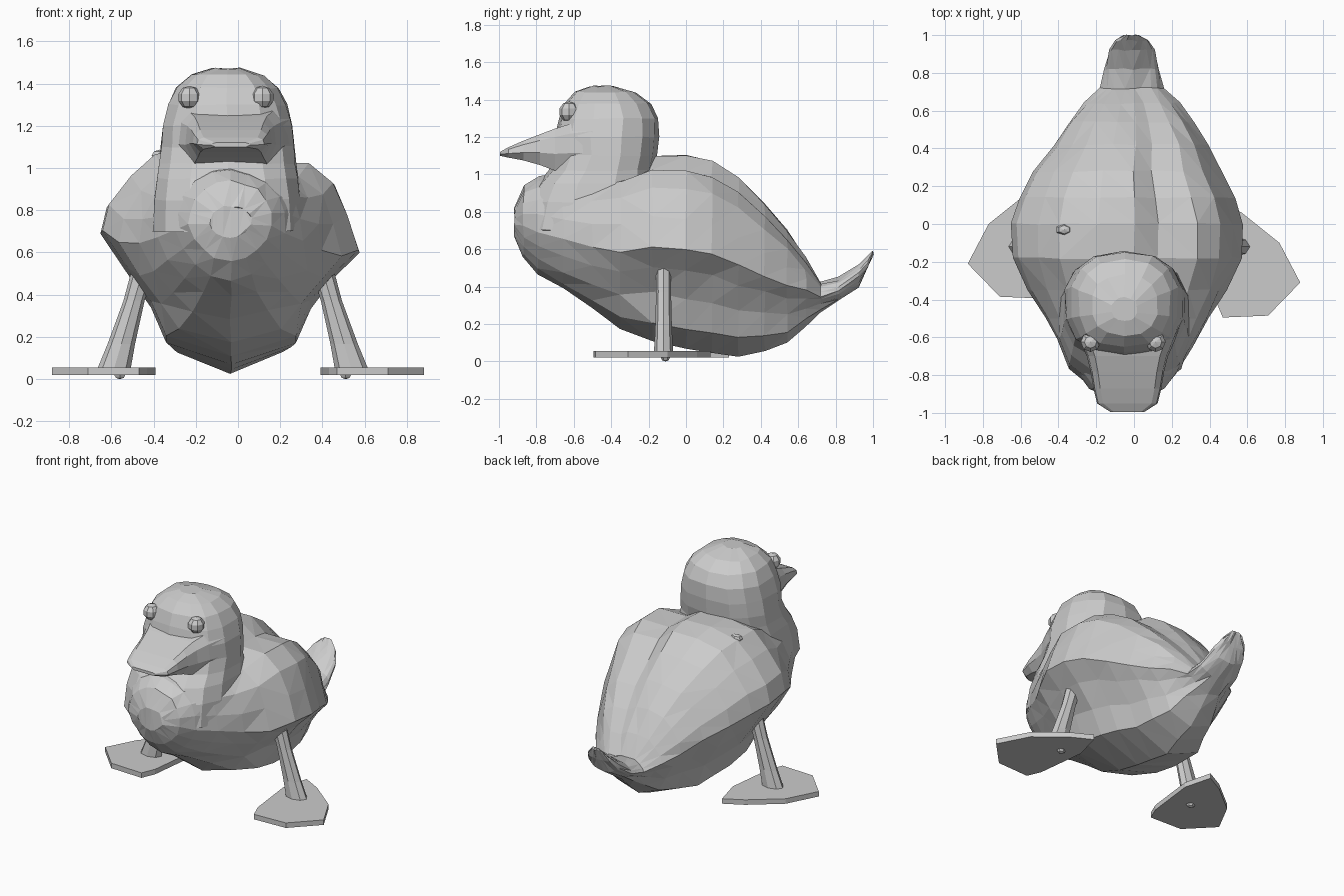
import bpy, bmesh, math, random
from mathutils import Vector

random.seed(4)
if "Cube" in bpy.data.objects:
    bpy.data.objects.remove(bpy.data.objects["Cube"], do_unlink=True)

# One plain grey for everything
grey = bpy.data.materials.new("plain_grey")
grey.use_nodes = True
colour = (0.6, 0.6, 0.6, 1)
grey.diffuse_color = colour
grey.node_tree.nodes["Principled BSDF"].inputs["Base Color"].default_value = colour


def finish(name, bm):
    bmesh.ops.recalc_face_normals(bm, faces=bm.faces)
    mesh = bpy.data.meshes.new(name)
    bm.to_mesh(mesh)
    bm.free()
    mesh.materials.append(grey)
    obj = bpy.data.objects.new(name, mesh)
    bpy.context.collection.objects.link(obj)
    return obj


def loft(name, rings, jitter=0.0, triangulate=False):
    """Skin a list of equal-length rings and cap both ends."""
    bm = bmesh.new()
    rows = []
    for ring in rings:
        rows.append([bm.verts.new(Vector(p) + Vector(
            [random.uniform(-jitter, jitter) for _ in range(3)])) for p in ring])
    n = len(rows[0])
    for a, b in zip(rows, rows[1:]):
        for i in range(n):
            j = (i + 1) % n
            bm.faces.new((a[i], a[j], b[j], b[i]))
    bm.faces.new(rows[0])
    bm.faces.new(rows[-1])
    if triangulate:
        bmesh.ops.triangulate(bm, faces=bm.faces)
    return finish(name, bm)


def blob(name, centre, radius, scale=(1, 1, 1), u=8, v=5):
    bm = bmesh.new()
    bmesh.ops.create_uvsphere(bm, u_segments=u, v_segments=v, radius=radius)
    for vert in bm.verts:
        vert.co = Vector(c * s for c, s in zip(vert.co, scale)) + Vector(centre)
    return finish(name, bm)


# Body: keel, hull and folded wings, slightly higher on the right side
section = [(0, 0), (.5, .1), (.62, .26), (.8, .4), (1, .51), (.9, .67),
           (.8, .83), (.6, .92), (.26, .92), (.06, 1), (-.25, 1),
           (-.58, .96), (-.77, .86), (-.95, .72), (-1, .6), (-.8, .42),
           (-.62, .26), (-.5, .1)]
# y, bottom, top, half width
body_stations = [
    (-.915, .67, .82, .1), (-.87, .56, .94, .2), (-.79, .47, .99, .265),
    (-.66, .39, 1.01, .345), (-.5, .28, 1.02, .435), (-.35, .17, 1.04, .53),
    (-.18, .11, 1.1, .61), (0, .07, 1.1, .615), (.14, .05, 1.07, .57),
    (.28, .03, .98, .5), (.42, .06, .84, .41), (.54, .1, .70, .33),
    (.64, .19, .56, .25), (.72, .26, .43, .17), (.82, .33, .45, .145),
    (.92, .40, .52, .12), (.97, .49, .56, .09), (1.0, .57, .588, .04)]
body_rings = []
for y, low, high, w in body_stations:
    shift = -.035 if y < .4 else -.01
    # the chest and tail are rounder than the winged middle
    roundness = 1 if y > .75 else min(.8, max(0, -.2 - y) * 2)
    ring = []
    for k, (u, v) in enumerate(section):
        a = math.tau * k / len(section)
        u += (math.sin(a) - u) * roundness
        v += (.5 - .5 * math.cos(a) - v) * roundness
        ring.append((shift + u * w, y, low + v * (high - low)))
    body_rings.append(ring)
loft("body", body_rings, .005, True)


def boxy(t):
    """Push a sine or cosine outward for a squarer ring."""
    return math.copysign(abs(t) ** .8, t)


# Head, neck and upper chest, stacked upward: z, front y, back y, half width
head_stations = [
    (.7, -.89, -.1, .36), (.85, -.86, -.12, .355), (.95, -.80, -.16, .34),
    (1.02, -.73, -.175, .33), (1.1, -.70, -.155, .32),
    (1.2, -.70, -.145, .31), (1.3, -.68, -.15, .285), (1.38, -.65, -.19, .245),
    (1.44, -.59, -.27, .175), (1.472, -.51, -.39, .07)]
head_rings = []
for z, front, back, w in head_stations:
    ring = []
    for k in range(14):
        a = math.tau * (k + .5) / 14
        ring.append((-.05 + w * boxy(math.cos(a)), (front + back) / 2
                     + (back - front) / 2 * boxy(math.sin(a)), z))
    head_rings.append(ring)
loft("head", head_rings, .005)

# Bill, widening into the cheeks: y, half width, lower z, upper z
bill_stations = [(-.5, .295, 1.0, 1.29), (-.62, .25, 1.01, 1.27),
                 (-.7, .215, 1.02, 1.245), (-.78, .195, 1.05, 1.215),
                 (-.87, .18, 1.075, 1.18), (-.95, .16, 1.09, 1.145),
                 (-.995, .09, 1.1, 1.12)]
bill_profile = [(-.8, 0), (.8, 0), (1, .4), (.96, .8), (.8, 1),
                (-.8, 1), (-.96, .8), (-1, .4)]
loft("bill", [[(-.035 + u * w, y, low + v * (high - low)) for u, v in bill_profile]
              for y, w, low, high in bill_stations])

# Eyes
for name, x in (("right_eye", -.23), ("left_eye", .115)):
    blob(name, (x, -.625, 1.335), .055)


# Legs and webbed feet
def leg(name, top, foot):
    path = [(0, .055, .042), (.35, .05, .04), (.75, .065, .045), (1, .08, .052)]
    rings = []
    for t, rx, ry in path:
        c = Vector(top).lerp(Vector(foot), t)
        rings.append([(c.x + rx * math.cos(math.tau * k / 8),
                       c.y + ry * math.sin(math.tau * k / 8), c.z)
                      for k in range(8)])
    loft(name, rings)


foot_outline = [(.88, -.31), (.77, -.1), (.57, .06), (.44, .13),
                (.39, -.06), (.43, -.4), (.47, -.495), (.71, -.485)]
for side, s, dy in (("left", 1, 0), ("right", -1, .1)):
    x = .54 if s > 0 else .59
    leg(side + "_leg", (s * (x - .15), -.12, .55), (s * x, -.12, .04))
    loft(side + "_foot", [[(s * px, py + dy, z) for px, py in foot_outline]
                          for z in (.02, .055)])
    blob(side + "_foot_pin", (s * (x - .03), -.11, .02), .03, (1, .8, .667), 6, 4)

# Small pin showing through the right wing
blob("back_pin", (-.37, -.03, 1.06), .045, (1, .7, .6), 6, 4)
